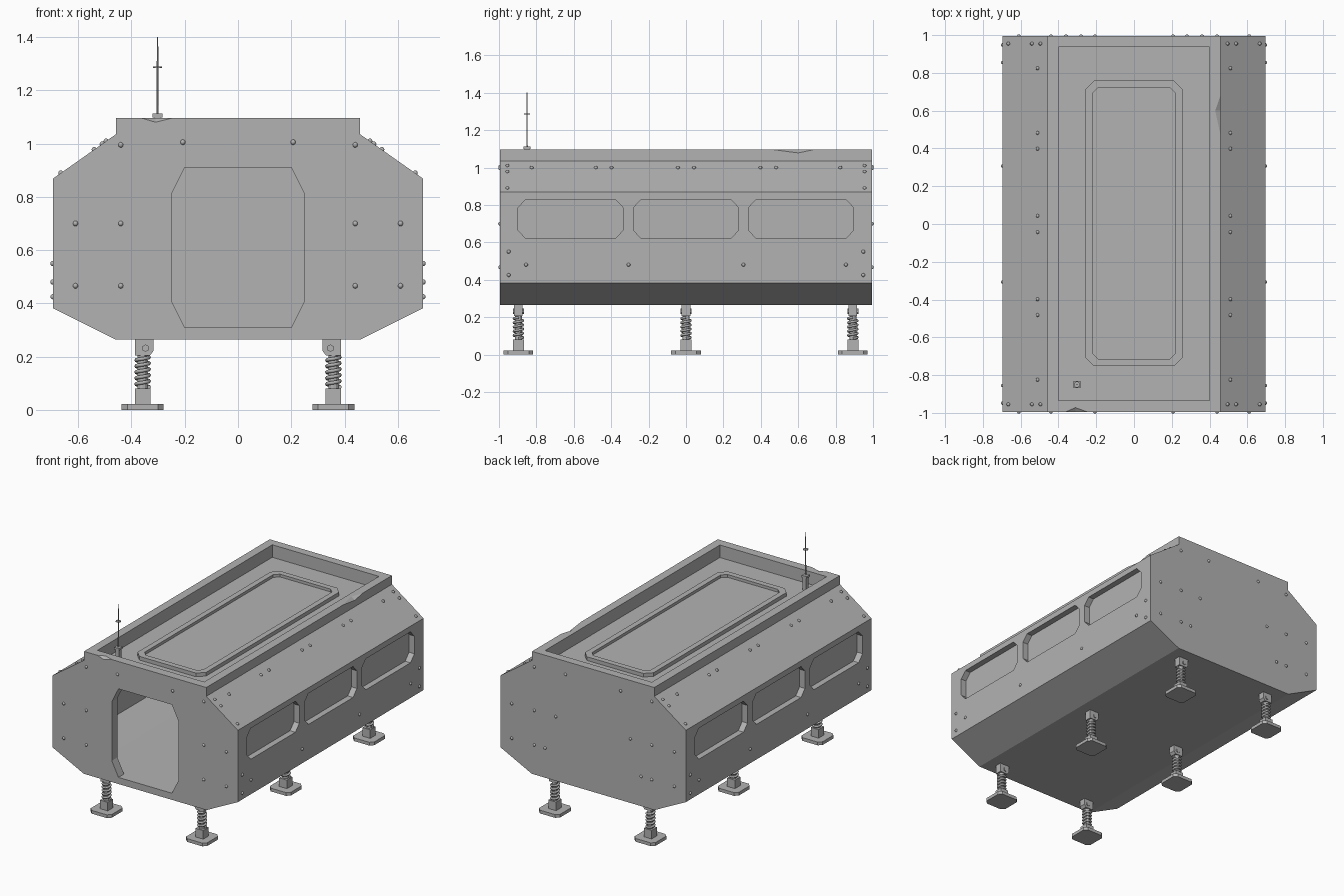
import bpy, bmesh, math
from mathutils import Vector

if "Cube" in bpy.data.objects:
    bpy.data.objects.remove(bpy.data.objects["Cube"])

metal = bpy.data.materials.new("light_grey_metal")
metal.use_nodes = True
GREY = (0.45, 0.45, 0.45, 1)
metal.diffuse_color = GREY
metal.node_tree.nodes["Principled BSDF"].inputs["Base Color"].default_value = GREY

L, W = 0.994, 0.695        # hull half length and half width


def finish(name, bm):
    bmesh.ops.recalc_face_normals(bm, faces=bm.faces)
    me = bpy.data.meshes.new(name)
    bm.to_mesh(me)
    bm.free()
    me.materials.append(metal)
    ob = bpy.data.objects.new(name, me)
    bpy.context.collection.objects.link(ob)
    return ob


def place(axis, a, b, t):
    return {"x": (t, a, b), "y": (a, t, b), "z": (a, b, t)}[axis]


def add_prism(bm, pts, axis, lo, hi):
    ends = [[bm.verts.new(place(axis, a, b, t)) for a, b in pts] for t in (lo, hi)]
    bm.faces.new(ends[0])
    bm.faces.new(ends[1])
    n = len(pts)
    for i in range(n):
        j = (i + 1) % n
        bm.faces.new((ends[0][i], ends[0][j], ends[1][j], ends[1][i]))


def prism(name, pts, axis, lo, hi):
    bm = bmesh.new()
    add_prism(bm, pts, axis, lo, hi)
    return finish(name, bm)


def octagon(ca, cb, ha, hb, da, db):
    """Rectangle of half sizes ha, hb with corners cut by da, db."""
    pts = [(ha - da, hb), (ha, hb - db), (ha, db - hb), (ha - da, -hb),
           (da - ha, -hb), (-ha, db - hb), (-ha, hb - db), (da - ha, hb)]
    return [(ca + a, cb + b) for a, b in pts]


def rect(ca, cb, ha, hb):
    return [(ca + ha, cb + hb), (ca + ha, cb - hb), (ca - ha, cb - hb), (ca - ha, cb + hb)]


def mirrored(half):
    return half + [(-x, z) for x, z in reversed(half)]


def cut(ob, cutter):
    mod = ob.modifiers.new("cut", "BOOLEAN")
    mod.operation, mod.solver, mod.object = "DIFFERENCE", "EXACT", cutter
    bpy.context.view_layer.objects.active = ob
    bpy.ops.object.modifier_apply(modifier=mod.name)
    bpy.data.objects.remove(cutter)


def wedge(points):
    bm = bmesh.new()
    for p in points:
        bm.verts.new(p)
    bmesh.ops.convex_hull(bm, input=bm.verts)
    return finish("dent_cutter", bm)


# Hull shell with hollow cabin, roof tray, doorway and window recesses
hull = prism("hull", mirrored([(0.458, 1.095), (0.458, 1.035), (W, 0.868), (W, 0.382), (0.46, 0.265)]),
             "y", -L, L)
cabin = mirrored([(0.46, 0.95), (0.63, 0.84), (0.63, 0.39), (0.44, 0.309)])
cut(hull, prism("cabin_cutter", cabin, "y", -0.935, 0.935))
cut(hull, prism("tray_cutter", rect(0, 0.002, 0.4, 0.936), "z", 1.01, 1.2))
cut(hull, prism("door_cutter", octagon(0, 0.61, 0.25, 0.3, 0.05, 0.1), "y", -1.1, -0.9))
for side in (-1, 1):
    for y in (-0.617, 0, 0.615):
        cut(hull, prism("window_cutter", octagon(y, 0.725, 0.281, 0.105, 0.042, 0.045), "x",
                        *sorted((side * (W - 0.04), side * 0.8))))

# Dents in the roof rim
cut(hull, wedge([(0.458, 0.47, 1.095), (0.458, 0.68, 1.095), (0.43, 0.6, 1.095),
                 (0.458, 0.6, 1.078), (0.5, 0.6, 1.13)]))
cut(hull, wedge([(-0.36, -L, 1.095), (-0.25, -L, 1.095), (-0.31, -0.972, 1.095),
                 (-0.31, -L, 1.08), (-0.31, -1.04, 1.13)]))

# Roof hatch: raised frame around a lower panel
frame = prism("hatch_frame", octagon(0, 0.003, 0.257, 0.756, 0.045, 0.045), "z", 1.005, 1.035)
cut(frame, prism("hatch_cutter", octagon(0, 0.003, 0.22, 0.718, 0.03, 0.03), "z", 1.016, 1.1))

# Rivets
spots = []
for s in (-1, 1):
    ends = [(0.44, 0.995), (0.207, 1.005), (0.44, 0.7), (0.61, 0.7), (0.44, 0.466), (0.61, 0.466)]
    spots += [(s * x, -L, z) for x, z in ends]
    spots += [(s * x, L, z) for x, z in ends + [(0.28, 0.7), (0.36, 0.466)]]
    for e in (-1, 1):
        spots += [(s * W, e * y, z) for y, z in ((0.948, 0.55), (0.948, 0.425), (0.855, 0.48), (0.307, 0.48))]
        spots += [(s * x, e * y, 1.035 - (x - 0.458) * 0.705) for x, y in
                  ((0.51, 0.825), (0.51, 0.482), (0.51, 0.398), (0.51, 0.043),
                   (0.495, 0.955), (0.54, 0.955), (0.665, 0.955))]
bm = bmesh.new()
for p in spots:
    ball = bmesh.ops.create_uvsphere(bm, u_segments=10, v_segments=6, radius=0.01)
    bmesh.ops.translate(bm, verts=ball["verts"], vec=Vector(p))
for f in bm.faces:
    f.smooth = True
finish("rivets", bm)


def add_cylinder(bm, center, radius, depth, sides=12, tip=None):
    made = bmesh.ops.create_cone(bm, cap_ends=True, segments=sides, radius1=radius,
                                 radius2=radius if tip is None else tip, depth=depth)
    bmesh.ops.translate(bm, verts=made["verts"], vec=Vector(center))
    return made["verts"]


def add_coil(bm, cx, cy, z0, z1, turns=5, radius=0.024, wire=0.0075, steps=14):
    """Spring swept as a ring of six points along a helix."""
    rings = []
    for i in range(turns * steps + 1):
        a = 2 * math.pi * i / steps
        z = z0 + (z1 - z0) * i / (turns * steps)
        ring = []
        for k in range(6):
            b = math.pi * k / 3
            r = radius + wire * math.cos(b)
            ring.append(bm.verts.new((cx + r * math.cos(a), cy + r * math.sin(a), z + wire * math.sin(b))))
        rings.append(ring)
    for r0, r1 in zip(rings, rings[1:]):
        for k in range(6):
            f = bm.faces.new((r0[k], r0[(k + 1) % 6], r1[(k + 1) % 6], r1[k]))
            f.smooth = True
    bm.faces.new(rings[0])
    bm.faces.new(rings[-1])


# Six sprung landing legs
for s, side in ((-1, "right"), (1, "left")):
    for y, row in ((-0.896, "front"), (0, "middle"), (0.892, "rear")):
        bm = bmesh.new()
        x = s * 0.358
        add_prism(bm, octagon(x, y, 0.079, 0.079, 0.022, 0.022), "z", 0, 0.022)
        add_prism(bm, rect(x, y, 0.029, 0.029), "z", 0.015, 0.08)
        add_cylinder(bm, (x, y, 0.14), 0.019, 0.14)
        add_coil(bm, x, y, 0.086, 0.198)
        bracket = [(0.387, 0.27), (0.387, 0.205), (0.33, 0.205), (0.317, 0.222), (0.317, 0.27)]
        add_prism(bm, [(s * a, b) for a, b in bracket], "y", y - 0.023, y + 0.023)
        bolt = [(s * 0.347 + 0.014 * math.cos(k * math.pi / 3 + 0.52),
                 0.232 + 0.014 * math.sin(k * math.pi / 3 + 0.52)) for k in range(6)]
        add_prism(bm, bolt, "y", y - 0.029, y + 0.029)
        finish(row + "_" + side + "_leg", bm)

# Antenna on the roof
bm = bmesh.new()
ax, ay = -0.302, -0.85
add_prism(bm, rect(ax, ay, 0.013, 0.013), "z", 1.005, 1.1)
add_prism(bm, rect(ax, ay, 0.018, 0.018), "z", 1.098, 1.112)
add_cylinder(bm, (ax, ay, 1.25), 0.004, 0.3, 8, 0.0025)
add_cylinder(bm, (ax, ay, 1.286), 0.017, 0.005, 8)
finish("antenna", bm)
